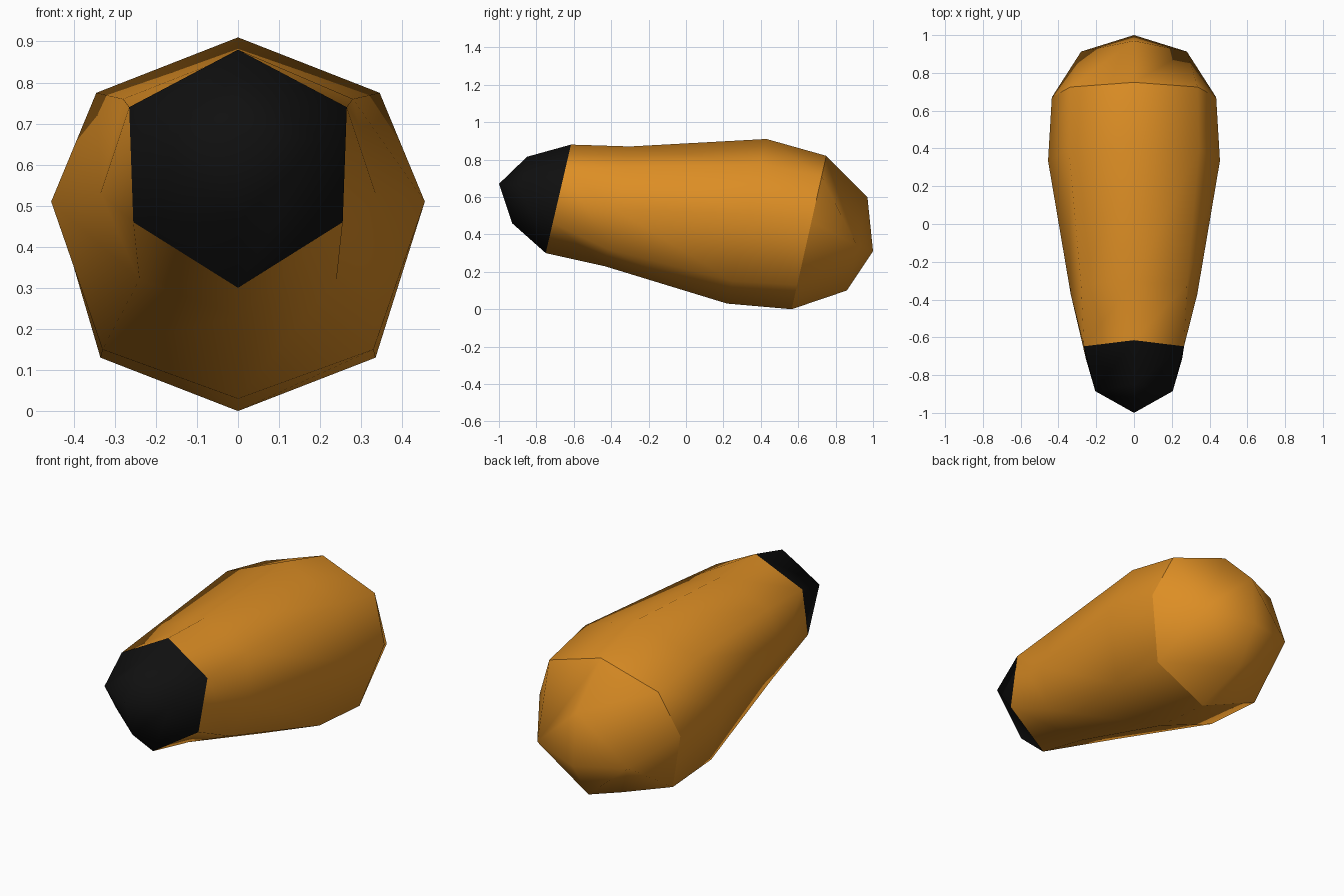
import bpy, bmesh

if "Cube" in bpy.data.objects:
    bpy.data.objects.remove(bpy.data.objects["Cube"])

def material(name, rgb):
    m = bpy.data.materials.new(name)
    m.diffuse_color = (*rgb, 1)
    m.use_nodes = True
    m.node_tree.nodes["Principled BSDF"].inputs["Base Color"].default_value = m.diffuse_color
    return m

# Half rings from front to back: top, shoulder, side, lower, bottom.
# Repeated points collapse the eight-sided body to six and four sides at the ends.
def ring(top_y, bottom_y, half):
    top_z, bottom_z = half[0][1], half[-1][1]
    pts = [(x, bottom_y + (top_y - bottom_y) * (z - bottom_z) / (top_z - bottom_z), z)
           for x, z in half]
    return pts + [(-x, y, z) for x, y, z in pts[-2:0:-1]]

rings = [
    ring(-0.85, -0.93, [(0, .815)] + [(.205, .66)] * 3 + [(0, .46)]),
    ring(-0.615, -0.75, [(0, .88), (.265, .74), (.265, .74), (.255, .46), (0, .30)]),
    ring(-0.30, -0.435, [(0, .87), (.28, .76), (.335, .53), (.24, .32), (0, .23)]),
    ring(0.43, 0.22, [(0, .91), (.345, .775), (.455, .51), (.33, .15), (0, .03)]),
    ring(0.75, 0.565, [(0, .82), (.337, .71), (.435, .47), (.335, .13), (0, 0)]),
    ring(0.97, 0.86, [(0, .60)] + [(.28, .34)] * 3 + [(0, .10)]),
]

# Loft the body, welding repeated points
bm = bmesh.new()
weld = {}

def vert(p):
    key = tuple(round(c, 4) for c in p)
    if key not in weld:
        weld[key] = bm.verts.new(p)
    return weld[key]

def face(points, mat):
    vs = list(dict.fromkeys(vert(p) for p in points))
    if len(vs) > 2:
        f = bm.faces.new(vs)
        f.material_index = mat
        f.smooth = True

for k, (a, b) in enumerate(zip(rings, rings[1:])):
    for i in range(8):
        j = (i + 1) % 8
        face([a[i], a[j], b[j], b[i]], 1 if k == 0 else 0)

# Front and rear tips
for r, tip, mat in ((rings[0], (0, -1, .67), 1), (rings[-1], (0, 1, .31), 0)):
    for i in range(8):
        face([r[i], r[(i + 1) % 8], tip], mat)

bmesh.ops.recalc_face_normals(bm, faces=bm.faces[:])

# Sharp seams around the dark tip and the rear cap
for r in (rings[1], rings[4]):
    loop = {vert(p) for p in r}
    for e in bm.edges:
        if set(e.verts) <= loop:
            e.smooth = False

mesh = bpy.data.meshes.new("tapered_body")
bm.to_mesh(mesh)
bm.free()
mesh.materials.append(material("orange", (0.72, 0.27, 0.018)))
mesh.materials.append(material("black", (0.005, 0.005, 0.005)))
bpy.context.collection.objects.link(bpy.data.objects.new("tapered_body", mesh))
